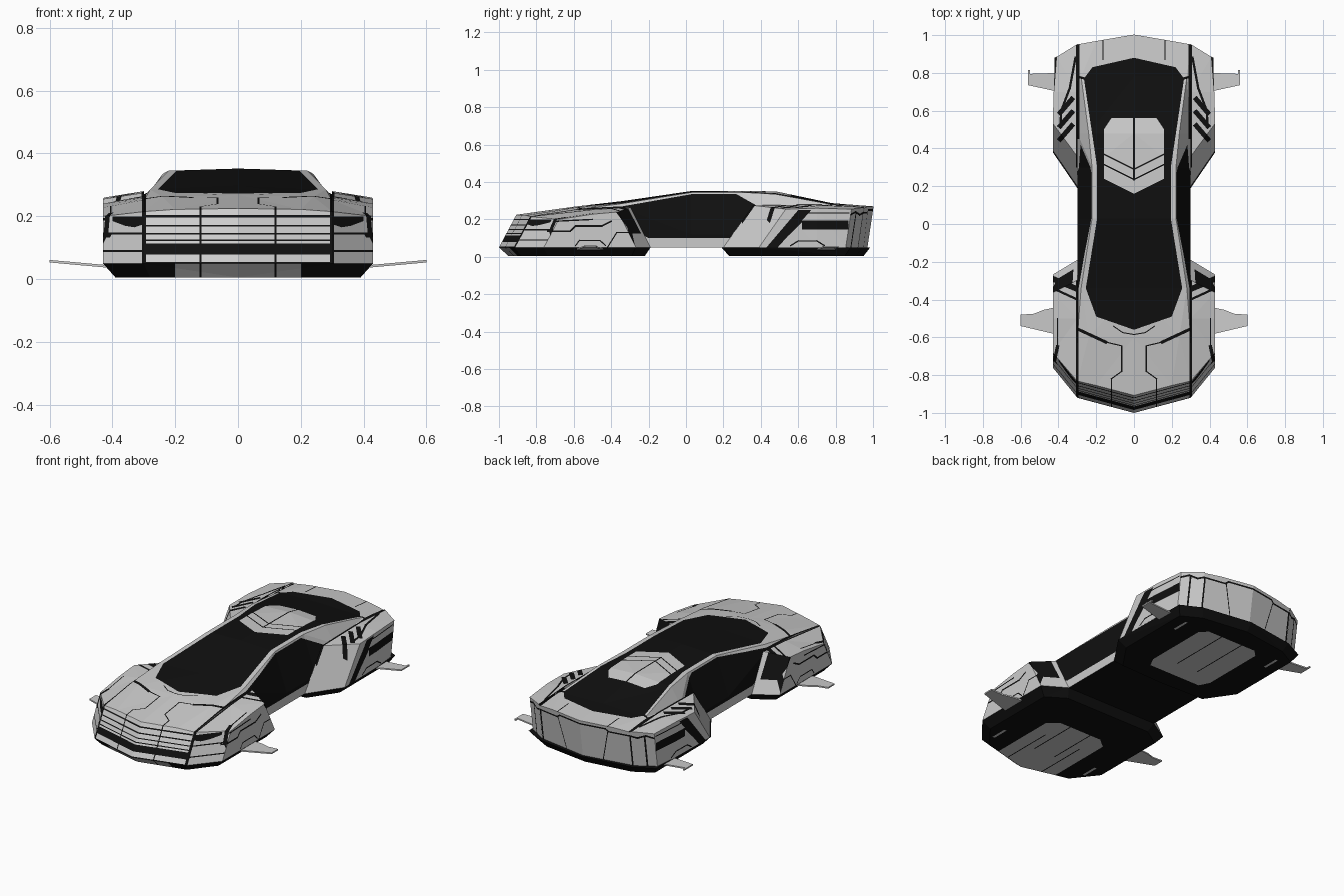
import bpy, bmesh
from mathutils import Vector

if "Cube" in bpy.data.objects:
    bpy.data.objects.remove(bpy.data.objects["Cube"])


def material(name, v):
    m = bpy.data.materials.new(name)
    m.diffuse_color = (v, v, v, 1)
    m.use_nodes = True
    m.node_tree.nodes["Principled BSDF"].inputs["Base Color"].default_value = m.diffuse_color
    return m


MATS = [material("light_grey_panel", 0.6), material("black_glass", 0.005)]
GREY, BLACK = 0, 1
PLANE = {"x": (1, 2), "y": (0, 2), "z": (0, 1)}


def loft(sections, mat=GREY):
    """Skin the right half of a part; the mirror adds the left half."""
    bm = bmesh.new()
    rows = [[bm.verts.new(p) for p in s] for s in sections]
    for a, b in zip(rows, rows[1:]):
        for j in range(len(a) - 1):
            bm.faces.new((a[j], a[j + 1], b[j + 1], b[j]))
    bm.faces.new(rows[0][::-1])
    bm.faces.new(rows[-1])
    bmesh.ops.triangulate(bm, faces=bm.faces[:])
    for f in bm.faces:
        f.material_index = mat
    return bm


def paint(bm, axis, poly, mat=BLACK, facing=0.3):
    """Cut a convex outline into the faces that look along axis and colour it."""
    i, j = PLANE[axis[1]]
    look = Vector((0, 0, 0))
    look["xyz".index(axis[1])] = 1 if axis[0] == "+" else -1

    def put(u, v):
        p = Vector((0, 0, 0))
        p[i], p[j] = u, v
        return p
    mid = put(sum(p[0] for p in poly) / len(poly), sum(p[1] for p in poly) / len(poly))
    bm.normal_update()
    for f in bm.faces:
        if f.normal.dot(look) > facing:
            f.material_index += 10
    for a, b in zip(poly, poly[1:] + poly[:1]):
        co, no = put(*a), put(a[1] - b[1], b[0] - a[0]).normalized()
        if (mid - co).dot(no) < 0:
            no = -no
        faces = [f for f in bm.faces if f.material_index >= 10]
        geom = set(faces)
        for f in faces:
            geom.update(f.edges)
            geom.update(f.verts)
        if not faces:
            return
        bmesh.ops.bisect_plane(bm, geom=list(geom), dist=1e-5, plane_co=co, plane_no=no)
        for f in bm.faces:
            if f.material_index >= 10 and (f.calc_center_median() - co).dot(no) < 0:
                f.material_index -= 10
    for f in bm.faces:
        if f.material_index >= 10:
            f.material_index = mat


def line(bm, axis, pts, w=0.007):
    """Black seam of width w along a polyline."""
    for a, b in zip(pts, pts[1:]):
        a, b = Vector(a), Vector(b)
        d = (b - a).normalized() * w / 2
        n = Vector((-d.y, d.x))
        paint(bm, axis, [tuple(p) for p in (a - d + n, a - d - n, b + d - n, b + d + n)])


def band(bm, axis, u0, u1, v0, v1, mat=BLACK):
    paint(bm, axis, [(u0, v0), (u1, v0), (u1, v1), (u0, v1)], mat)


def finish(name, bm):
    me = bpy.data.meshes.new(name)
    bm.to_mesh(me)
    bm.free()
    for m in MATS:
        me.materials.append(m)
    ob = bpy.data.objects.new(name, me)
    bpy.context.collection.objects.link(ob)
    ob.modifiers.new("mirror", "MIRROR").merge_threshold = 0.0005


# centre body: hood, cabin and tail
# y, sweep, rake, roof z, shoulder x, shoulder z, side z
STATIONS = [
    (-1.0, .27, .53, .225, .20, .222, .215),
    (-.60, 0, 0, .268, .24, .262, .250),
    (-.34, 0, 0, .298, .28, .285, .262),
    (.03, 0, 0, .352, .222, .345, .12),
    (.30, 0, 0, .352, .222, .345, .12),
    (.48, 0, 0, .350, .24, .335, .24),
    (.78, 0, 0, .287, .28, .280, .27),
    (.97, -.17, .15, .270, .20, .268, .26)]
body = loft([[(x, y + k * x + s * (z - .05), z) for x, z in
              ((0, zc), (xs, zs), (.30, zb), (.30, .05), (0, .05))]
             for y, k, s, zc, xs, zs, zb in STATIONS])
# windscreen, roof and rear glass
paint(body, "+z", [(0, -.56), (.2, -.49), (.255, -.34), (.195, .03), (0, .03)])
paint(body, "+z", [(0, .03), (.195, .03), (.195, .3), (0, .3)])
paint(body, "+z", [(0, .3), (.195, .3), (.265, .77), (.22, .83), (0, .88)])
# roof panel with chevrons and spine
paint(body, "+z", [(0, .16), (.16, .24), (.16, .5), (.12, .56), (0, .56)], GREY)
for y in (.235, .29):
    line(body, "+z", [(0, y), (.16, y + .08)])
band(body, "+z", 0, .004, .23, .56)
# side glass and underside
paint(body, "+x", [(-.2, .1), (.25, .1), (.42, .25), (.27, .335), (.03, .335), (-.34, .27), (-.4, .2)])
band(body, "-z", 0, .4, -1.1, 1.1)
# hood and tail seams
band(body, "+z", .293, .302, -.95, -.34)
band(body, "+z", .288, .302, .45, 1)
line(body, "+z", [(.29, -.56), (.15, -.625)], .016)
line(body, "+z", [(.15, -.625), (.065, -.645), (.065, -.78), (.12, -.82), (.12, -.9)], .006)
line(body, "+z", [(0, -.585), (.06, -.575), (.11, -.54)], .005)
line(body, "+z", [(.165, .87), (.165, 1)], .006)
line(body, "+z", [(.26, .77), (.3, .78)], .012)
# grille
for z, h in ((.096, .034), (.124, .005), (.145, .005), (.17, .006), (.2, .007), (.052, .004)):
    band(body, "-y", 0, .31, z - h / 2, z + h / 2)
band(body, "-y", .117, .123, .05, .21)
band(body, "-y", .294, .302, .05, .23)
# tail face
line(body, "+y", [(.12, .05), (.165, .24)], .005)
line(body, "+y", [(0, .25), (.15, .25), (.17, .235), (.3, .235)], .009)
band(body, "+y", .29, .302, .05, .24)
finish("centre_body", body)


def fender(stations):
    return loft([[(x, y + k * x + s * (z - .05), z) for x, z in
                  ((.30, zi), (xo, zo), (xo, .05), (.30, .05))]
                 for y, k, s, xo, zi, zo in stations])


# front fender
ff = fender([(-1.289, 1.23, .53, .43, .215, .20),
             (-.50, 0, 0, .43, .252, .228),
             (-.01, -.6, -.5, .43, .265, .24)])
paint(ff, "-y", [(.30, .175), (.33, .165), (.36, .17), (.40, .185), (.40, .2), (.30, .2)])
for z in (.09, .145):
    band(ff, "-y", .3, .44, z - .003, z + .003)
paint(ff, "+x", [(-.29, .125), (-.24, .125), (-.31, .26), (-.39, .26)])
line(ff, "+x", [(-.74, .137), (-.62, .137), (-.59, .165), (-.45, .165), (-.4, .19)], .009)
line(ff, "+x", [(-.7, .19), (-.5, .2)], .007)
line(ff, "+x", [(-.59, .06), (-.57, .088), (-.46, .088), (-.43, .06)], .006)
line(ff, "+x", [(-.42, .05), (-.37, .13), (-.28, .13)], .006)
line(ff, "+z", [(.3, -.345), (.43, -.29)], .03)
line(ff, "+z", [(.3, -.40), (.43, -.34)], .012)
line(ff, "+z", [(.405, -.5), (.405, -.66)], .006)
line(ff, "+z", [(.405, -.65), (.42, -.72)], .018)
band(ff, "+z", .298, .306, -.95, -.3)
finish("front_fender", ff)

# rear fender
rf = fender([(-.238, 1.46, .7, .43, .275, .255),
             (.70, 0, 0, .425, .28, .26),
             (1.10, -.6, .15, .41, .265, .255)])
paint(rf, "+x", [(.43, .05), (.49, .05), (.67, .25), (.6, .25)])
band(rf, "+x", .62, .87, .145, .195)
line(rf, "+x", [(.56, .06), (.60, .085), (.7, .085), (.74, .06)], .007)
line(rf, "+x", [(.55, .12), (.62, .19)], .008)
line(rf, "+x", [(.62, .235), (.87, .235)], .006)
for y in (.66, .59, .52):
    line(rf, "+z", [(.33, y), (.39, y - .07)], .026)
line(rf, "+z", [(.31, .88), (.34, .72), (.385, .6), (.39, .52)], .012)
band(rf, "+z", .298, .308, .3, .96)
band(rf, "+y", .36, .368, .05, .24)
line(rf, "+y", [(.3, .235), (.33, .225), (.37, .24), (.41, .225)], .01)
finish("rear_fender", rf)


def skid(low, high):
    return loft([[(x, y, z) for x, y in ring] for ring, z in ((low, 0.005), (high, .05))], BLACK)


# black skids under both ends, with grey belly plates
fs = skid([(0, -.95), (.28, -.88), (.39, -.74), (.39, -.29), (.28, -.22), (0, -.22)],
          [(0, -1), (.30, -.92), (.43, -.76), (.43, -.27), (.30, -.19), (0, -.19)])
paint(fs, "-z", [(0, -1.02), (.2, -1), (.2, -.5), (.14, -.45), (0, -.45)], GREY)
band(fs, "-z", .117, .123, -1, -.6)
line(fs, "-z", [(.07, -.75), (.07, -.45)], .006)
band(fs, "-z", .31, .325, -.8, -.7, GREY)
finish("front_skid", fs)
rs = skid([(0, .23), (.28, .24), (.39, .4), (.39, .85), (.28, .91), (0, .95)],
          [(0, .19), (.30, .19), (.43, .38), (.42, .88), (.30, .94), (0, .985)])
paint(rs, "-z", [(0, .34), (.17, .34), (.2, .4), (.2, .78), (.16, .82), (0, .82)], GREY)
line(rs, "-z", [(.07, .45), (.07, .82)], .006)
band(rs, "-z", .31, .325, .72, .82, GREY)
finish("rear_skid", rs)

# thin side fins
FINS = {"front_fin": [(.41, -.585), (.60, -.54), (.60, -.48), (.53, -.475), (.48, -.455), (.41, -.44)],
        "rear_fin": [(.40, .70), (.56, .735), (.56, .815), (.55, .815), (.55, .795), (.40, .80)]}
for name, plan in FINS.items():
    finish(name, loft([[(x, y, .036 + .09 * (x - .41) + t) for x, y in plan] for t in (0, .008)]))
